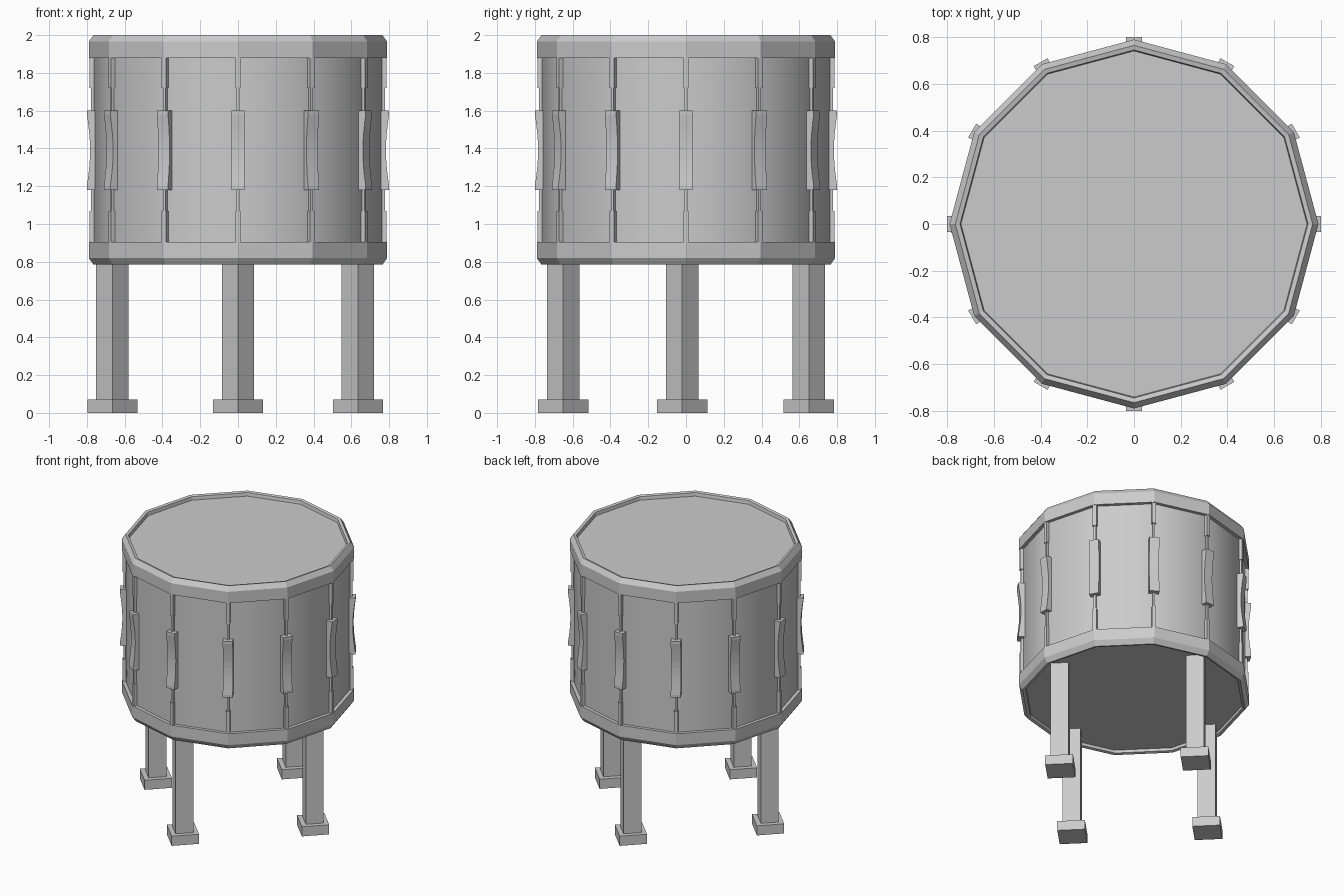
import bpy, bmesh, math

if "Cube" in bpy.data.objects:
    bpy.data.objects.remove(bpy.data.objects["Cube"])

SIDES = 12


def make_object(name, bm):
    bmesh.ops.recalc_face_normals(bm, faces=bm.faces)
    mesh = bpy.data.meshes.new(name)
    bm.to_mesh(mesh)
    bm.free()
    obj = bpy.data.objects.new(name, mesh)
    bpy.context.collection.objects.link(obj)
    return obj


def lathe(name, profile, closed, smooth=False):
    """Spin an (r, z) profile around z in twelve flat steps."""
    bm = bmesh.new()
    rings = []
    for r, z in profile:
        rings.append([bm.verts.new((r * math.cos(math.tau * i / SIDES),
                                    r * math.sin(math.tau * i / SIDES), z))
                      for i in range(SIDES)])
    pairs = list(zip(rings, rings[1:]))
    if closed:
        pairs.append((rings[-1], rings[0]))
    for a, b in pairs:
        for i in range(SIDES):
            j = (i + 1) % SIDES
            bm.faces.new((a[i], a[j], b[j], b[i])).smooth = smooth
    if not closed:
        bm.faces.new(rings[0])
        bm.faces.new(rings[-1])
    return make_object(name, bm)


def extrude_profile(name, profile, half_width, angle):
    """Extrude an (r, z) outline sideways and turn it to an angle round the drum."""
    bm = bmesh.new()
    left = [bm.verts.new((r, -half_width, z)) for r, z in profile]
    right = [bm.verts.new((r, half_width, z)) for r, z in profile]
    bm.faces.new(left)
    bm.faces.new(right)
    n = len(profile)
    for i in range(n):
        j = (i + 1) % n
        bm.faces.new((left[i], left[j], right[j], right[i]))
    obj = make_object(name, bm)
    obj.rotation_euler.z = angle
    return obj


def diamond_post(name, x, y, z0, z1, radius):
    bpy.ops.mesh.primitive_cylinder_add(vertices=4, radius=radius, depth=z1 - z0,
                                        location=(x, y, (z0 + z1) / 2))
    bpy.context.object.name = name


# Shell with the two drum heads, smooth round the side
shell = lathe("shell", [(0.765, 0.81), (0.765, 1.97)], False, True)
for poly in shell.data.polygons:
    if abs(poly.normal.z) > 0.9:
        poly.use_smooth = False
for edge in shell.data.edges:
    a, b = (shell.data.vertices[v].co.z for v in edge.vertices)
    edge.use_edge_sharp = abs(a - b) < 0.01

# Bevelled rims, the lower one a mirror of the upper
rim = [(0.755, 1.88), (0.79, 1.88), (0.79, 1.965), (0.765, 2.0), (0.745, 1.995), (0.74, 1.965)]
lathe("top_rim", rim, True)
lathe("bottom_rim", [(r, 2.785 - z) for r, z in rim], True)

# Lugs with hollowed outer faces, and tension rods with thicker ends
lug = [(0.75, 1.18), (0.80, 1.18)]
lug += [(0.80 - 0.017 * math.sin(math.pi * t / 8), 1.20 + 0.38 * t / 8) for t in range(9)]
lug += [(0.80, 1.60), (0.75, 1.60)]


def bar(r0, r1, z0, z1):
    return [(r0, z0), (r1, z0), (r1, z1), (r0, z1)]


for i in range(SIDES):
    a = math.tau * i / SIDES
    extrude_profile(f"lug_{i}", lug, 0.034, a)
    extrude_profile(f"rod_{i}", bar(0.762, 0.779, 1.0, 1.79), 0.008, a)
    for label, z0, z1 in (("upper", 1.72, 1.89), ("lower", 0.895, 1.07)):
        extrude_profile(f"{label}_rod_end_{i}", bar(0.757, 0.785, z0, z1), 0.014, a)

# Legs and feet
for side, x, y in (("front", 0, -0.65), ("back", 0, 0.65),
                   ("left", -0.665, -0.02), ("right", 0.635, -0.02)):
    diamond_post(f"{side}_leg", x, y, 0.03, 0.83, 0.086)
    diamond_post(f"{side}_foot", x, y, 0.0, 0.072, 0.133)
